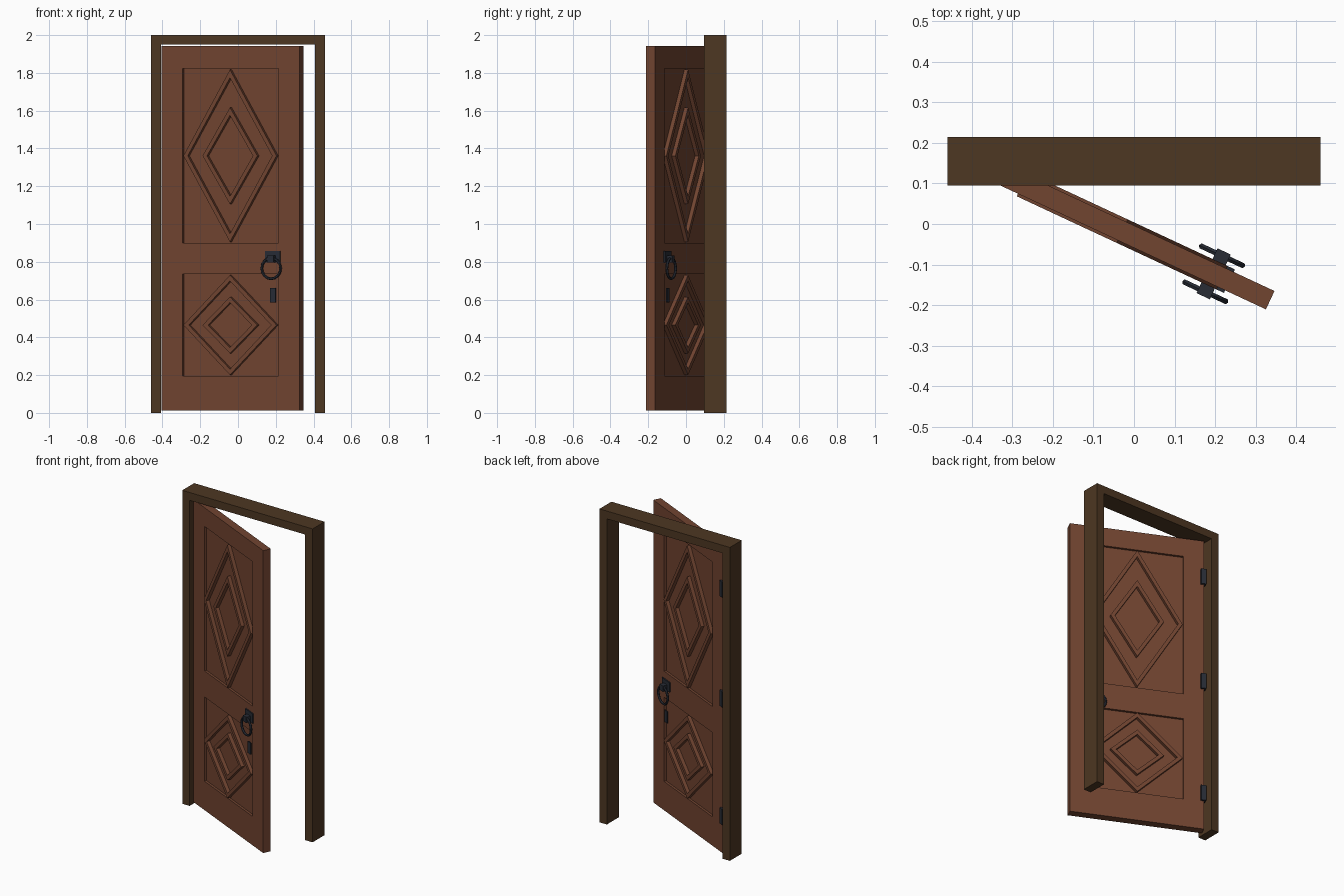
import bpy, bmesh, math
from mathutils import Matrix, Vector

cube = bpy.data.objects.get("Cube")
if cube:
    bpy.data.objects.remove(cube, do_unlink=True)


def material(name, rgb):
    m = bpy.data.materials.new(name)
    m.use_nodes = True
    m.diffuse_color = (*rgb, 1)
    m.node_tree.nodes["Principled BSDF"].inputs["Base Color"].default_value = (*rgb, 1)
    return m


door_wood = material("red_brown_wood", (0.165, 0.058, 0.03))
frame_wood = material("dark_brown_wood", (0.075, 0.038, 0.016))
iron = material("dark_iron", (0.021, 0.025, 0.036))

# The door's own space: x along its width, y = 0 at its front face, swung open
SWING = Matrix.Translation((-0.405, 0.13, 0)) @ Matrix.Rotation(math.radians(-25), 4, "Z")
WIDTH, THICK, STILE = 0.806, 0.05, 0.124
BOTTOM, TOP = 0.012, 1.942
RECESS, PROUD = 0.015, 0.007


def finish(name, bm, mat, matrix):
    bmesh.ops.recalc_face_normals(bm, faces=bm.faces)
    mesh = bpy.data.meshes.new(name)
    bm.to_mesh(mesh)
    bm.free()
    mesh.materials.append(mat)
    ob = bpy.data.objects.new(name, mesh)
    ob.matrix_world = matrix
    bpy.context.collection.objects.link(ob)
    return ob


def box(name, x, y, z, mat, matrix=SWING):
    """Box from (min, max) pairs."""
    lo, hi = map(Vector, zip(x, y, z))
    bm = bmesh.new()
    bmesh.ops.create_cube(bm, size=1, matrix=Matrix.Translation((lo + hi) / 2)
                          @ Matrix.Diagonal((*(hi - lo), 1)))
    return finish(name, bm, mat, matrix)


def diamond(name, z, half_w, half_h, y, width=0.022):
    """Mitred diamond moulding with a rectangular section."""
    inner = 1 - width * math.hypot(half_w, half_h) / (half_w * half_h)
    bm = bmesh.new()
    corners = []
    for dx, dz in ((1, 0), (0, 1), (-1, 0), (0, -1)):
        corners.append([bm.verts.new((WIDTH / 2 + dx * half_w * k, depth, z + dz * half_h * k))
                        for k, depth in ((1, y[0]), (1, y[1]), (inner, y[1]), (inner, y[0]))])
    for i in range(4):
        a, b = corners[i], corners[(i + 1) % 4]
        for j in range(4):
            k = (j + 1) % 4
            bm.faces.new((a[j], b[j], b[k], a[k]))
    return finish(name, bm, door_wood, SWING)


def ring(name, center, major, minor):
    """Pull ring lying parallel to the door face."""
    bpy.ops.mesh.primitive_torus_add(major_radius=major, minor_radius=minor,
                                     major_segments=16, minor_segments=6)
    ob = bpy.context.object
    ob.name = name
    ob.data.materials.append(iron)
    ob.matrix_world = SWING @ Matrix.Translation(center) @ Matrix.Rotation(math.pi / 2, 4, "X")


# Door frame
depth, still = (0.095, 0.215), Matrix.Identity(4)
box("frame_right_jamb", (-0.46, -0.408), depth, (0, 1.95), frame_wood, still)
box("frame_left_jamb", (0.408, 0.46), depth, (0, 1.95), frame_wood, still)
box("frame_head", (-0.46, 0.46), depth, (1.95, 2), frame_wood, still)

# Door stiles, rails and recessed panels
inside = (STILE, WIDTH - STILE)
box("hinge_stile", (0, STILE), (0, THICK), (BOTTOM, TOP), door_wood)
box("lock_stile", (inside[1], WIDTH), (0, THICK), (BOTTOM, TOP), door_wood)
panels = {"lower": (0.196, 0.734), "upper": (0.9, 1.822)}
rails = {"bottom_rail": (BOTTOM, panels["lower"][0]),
         "lock_rail": (panels["lower"][1], panels["upper"][0]),
         "top_rail": (panels["upper"][1], TOP)}
for name, z in rails.items():
    box(name, inside, (0, THICK), z, door_wood)
for name, z in panels.items():
    box(name + "_panel", inside, (RECESS, THICK - RECESS), z, door_wood)


def side_range(side, near, far):
    """Depth range measured outward from the front or back face."""
    if side == "front":
        return (-far, -near)
    return (THICK + near, THICK + far)


# Mouldings and lock fittings on both faces
HANDLE = 0.652
for side in ("front", "back"):
    for name, z in panels.items():
        mid, half = (z[0] + z[1]) / 2, (z[1] - z[0]) / 2
        y = side_range(side, -RECESS, PROUD)
        diamond(f"{side}_{name}_outer_moulding", mid, 0.272, half - 0.005, y)
        diamond(f"{side}_{name}_inner_moulding", mid, 0.16, half * 0.555, y)

    box(side + "_handle_plate", (HANDLE - 0.043, HANDLE + 0.043),
        side_range(side, 0, 0.007), (0.795, 0.857), iron)
    box(side + "_ring_mount", (HANDLE - 0.018, HANDLE + 0.018),
        side_range(side, 0, 0.036), (0.795, 0.832), iron)
    box(side + "_keyhole_plate", (HANDLE - 0.016, HANDLE + 0.016),
        side_range(side, 0, 0.006), (0.585, 0.66), iron)
    ring(side + "_pull_ring", (HANDLE, side_range(side, 0.024, 0.024)[0], 0.765), 0.055, 0.0075)

# Hinges at the back corner of the hinge stile
for name, z in (("lower", 0.25), ("middle", 1.0), ("upper", 1.7)):
    box(name + "_hinge", (-0.01, 0.02), (THICK - 0.02, THICK + 0.012), (z - 0.05, z + 0.05), iron)
